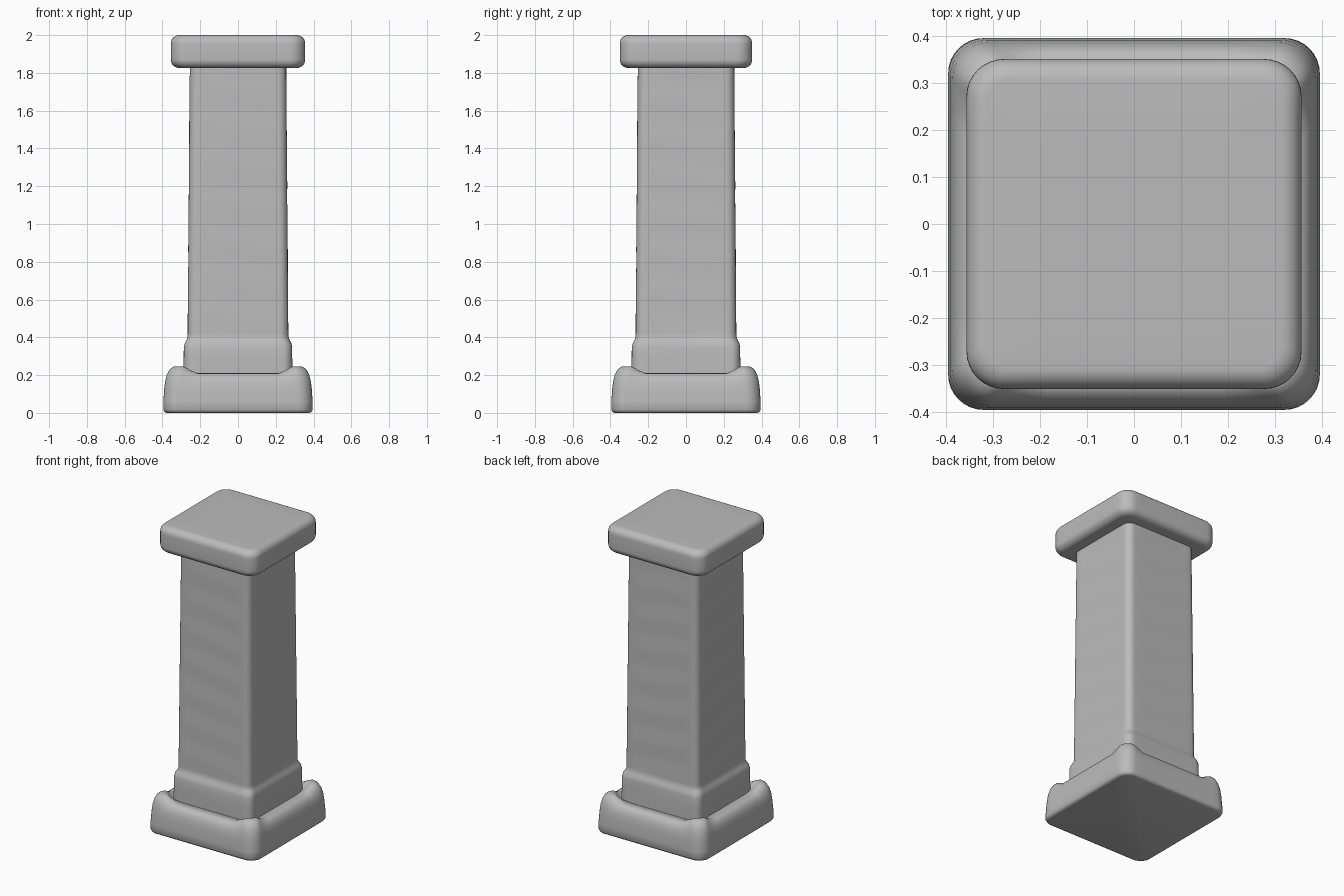
import bpy, bmesh
from math import sin, cos, pi

cube = bpy.data.objects.get("Cube")
if cube:
    bpy.data.objects.remove(cube, do_unlink=True)

# Plain grey stone
stone = bpy.data.materials.new("grey stone")
stone.use_nodes = True
grey = (0.5, 0.5, 0.5, 1)
stone.diffuse_color = grey
stone.node_tree.nodes["Principled BSDF"].inputs["Base Color"].default_value = grey

ARC, SIDE = 8, 12


def rounded_square(half, radius):
    """Points round a square with rounded corners, anticlockwise."""
    points = []
    for q in range(4):
        c, s = (1, 0, -1, 0)[q], (0, 1, 0, -1)[q]
        k = half - radius
        local = [(half, -k + 2 * k * i / SIDE) for i in range(SIDE)]
        local += [(k + radius * cos(a), k + radius * sin(a))
                  for a in (pi / 2 * i / ARC for i in range(ARC))]
        points += [(c * x - s * y, s * x + c * y) for x, y in local]
    return points


def smoothstep(a, b, t):
    t = max(0, min(1, (t - a) / (b - a)))
    return t * t * (3 - 2 * t)


def loft(name, profile, stretch_y=1, wave=0):
    """Skin through rings of (half width, corner radius, height, corner lift)."""
    bm = bmesh.new()
    rings = []
    for half, radius, z, lift in profile:
        ring = []
        for x, y in rounded_square(half, radius):
            corner = smoothstep(0.66, 0.88, min(abs(x), abs(y)) / half)
            # Shallow hammered ripples fade out towards the edges
            ripple = 1 + wave * sin(z * 31 + 4 * (x + y)) * (1 - corner)
            ring.append(bm.verts.new((x * ripple, y * ripple * stretch_y,
                                      z + lift * corner)))
        rings.append(ring)
    for low, high in zip(rings, rings[1:]):
        for i in range(len(low)):
            j = (i + 1) % len(low)
            bm.faces.new((low[i], low[j], high[j], high[i]))
    bm.faces.new(rings[0][::-1])
    bm.faces.new(rings[-1])
    mesh = bpy.data.meshes.new(name)
    bm.to_mesh(mesh)
    bm.free()
    mesh.materials.append(stone)
    obj = bpy.data.objects.new(name, mesh)
    bpy.context.collection.objects.link(obj)
    bpy.ops.object.select_all(action='DESELECT')
    obj.select_set(True)
    bpy.context.view_layer.objects.active = obj
    bpy.ops.object.shade_smooth_by_angle(angle=pi / 4)
    return obj


# Plinth with corners that swell upwards and a dished seat
loft("plinth", [
    (0.375, 0.06, 0, 0), (0.388, 0.07, 0.004, 0), (0.395, 0.075, 0.016, 0),
    (0.395, 0.08, 0.06, 0), (0.391, 0.08, 0.12, 0.005),
    (0.386, 0.08, 0.155, 0.018), (0.378, 0.08, 0.18, 0.026),
    (0.366, 0.08, 0.198, 0.034), (0.35, 0.08, 0.208, 0.037),
    (0.335, 0.08, 0.21, 0.036), (0.32, 0.07, 0.208, 0.028),
    (0.305, 0.06, 0.204, 0.014), (0.29, 0.05, 0.2, 0.004),
    (0.27, 0.05, 0.2, 0)])

# Tapering shaft with a stepped collar at its foot
shaft = [(0.288, 0.05, 0.18, 0), (0.288, 0.05, 0.24, 0), (0.287, 0.05, 0.3, 0),
         (0.286, 0.05, 0.35, 0), (0.282, 0.05, 0.368, 0),
         (0.274, 0.05, 0.384, 0), (0.267, 0.05, 0.4, 0)]
STEPS = 48
shaft += [(0.266 - 0.011 * i / STEPS, 0.045, 0.42 + 1.42 * i / STEPS, 0)
          for i in range(STEPS + 1)]
loft("shaft", shaft, wave=0.004)

# Pillowy square cap
CAP_HALF, CAP_LOW, CAP_HIGH, ROUND = 0.356, 1.826, 2.0, 0.045
cap = [(0.2, 0.06, CAP_LOW, 0)]
for centre, start in ((CAP_LOW + ROUND, -pi / 2), (CAP_HIGH - ROUND, 0)):
    for i in range(9):
        a = start + pi / 2 * i / 8
        cap.append((CAP_HALF - ROUND + ROUND * cos(a), 0.05 + 0.03 * cos(a),
                    centre + ROUND * sin(a), 0))
cap.append((0.2, 0.05, CAP_HIGH, 0))
loft("cap", cap, stretch_y=0.985)
